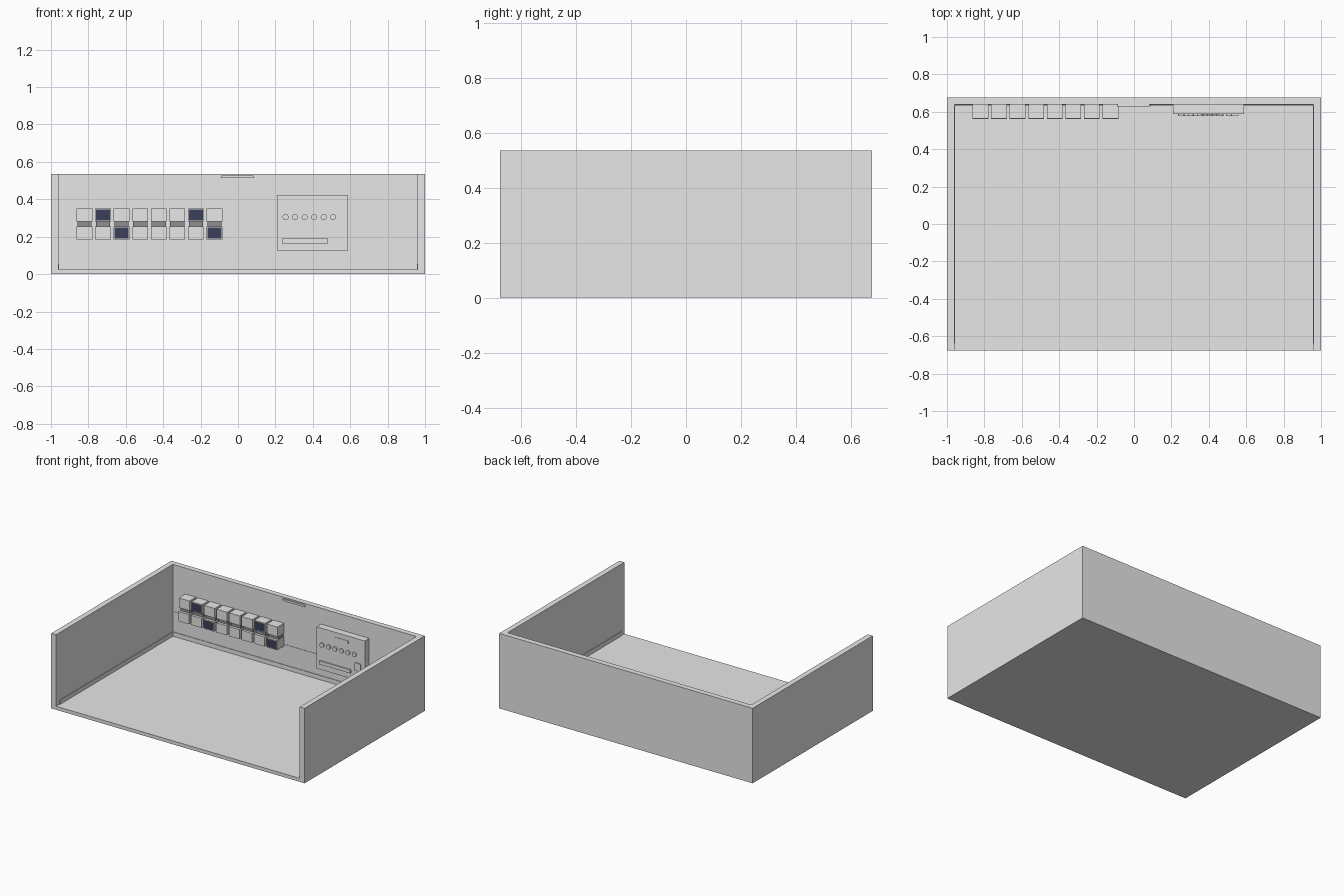
import bpy, bmesh, math
from mathutils import Matrix

cube = bpy.data.objects.get("Cube")
if cube:
    bpy.data.objects.remove(cube, do_unlink=True)


def material(name, rgb):
    m = bpy.data.materials.new(name)
    m.use_nodes = True
    m.diffuse_color = (*rgb, 1)
    m.node_tree.nodes["Principled BSDF"].inputs["Base Color"].default_value = (*rgb, 1)
    return m


GREY = material("light grey", (0.8, 0.8, 0.8))
DARK = material("mid grey", (0.28, 0.28, 0.28))
NAVY = material("dark navy", (0.043, 0.05, 0.098))


def finish(bm, name, mats):
    me = bpy.data.meshes.new(name)
    bm.to_mesh(me)
    bm.free()
    for m in mats:
        me.materials.append(m)
    ob = bpy.data.objects.new(name, me)
    bpy.context.collection.objects.link(ob)
    return ob


def box(name, x, y, z, mat=GREY, window=False):
    """Box from (min, max) ranges; a window insets and colours the front face."""
    bm = bmesh.new()
    bmesh.ops.create_cube(bm, size=1)
    for v in bm.verts:
        v.co = [r[0] + (c + 0.5) * (r[1] - r[0]) for r, c in zip((x, y, z), v.co)]
    bm.normal_update()
    if window:
        front = min(bm.faces, key=lambda f: f.normal.y)
        bmesh.ops.inset_region(bm, faces=[front], thickness=0.007)
        front.material_index = 1
    return finish(bm, name, [mat, NAVY])


def disc(name, x, z, radius, y0, y1):
    bm = bmesh.new()
    turn = Matrix.Translation((x, (y0 + y1) / 2, z)) @ Matrix.Rotation(math.pi / 2, 4, "X")
    bmesh.ops.create_cone(bm, cap_ends=True, segments=16, radius1=radius,
                          radius2=radius, depth=y1 - y0, matrix=turn)
    return finish(bm, name, [GREY])


# Open tray: U-shaped wall with a floor slab
W, D, H, T, FLOOR = 1.0, 0.677, 0.535, 0.039, 0.025
IN_X, IN_Y = W - T, D - T
bm = bmesh.new()
outline = [(-W, -D), (-IN_X, -D), (-IN_X, IN_Y), (IN_X, IN_Y),
           (IN_X, -D), (W, -D), (W, D), (-W, D)]
face = bm.faces.new([bm.verts.new((x, y, 0)) for x, y in outline])
up = bmesh.ops.extrude_face_region(bm, geom=[face])["geom"]
bmesh.ops.translate(bm, vec=(0, 0, H), verts=[g for g in up if isinstance(g, bmesh.types.BMVert)])
bmesh.ops.recalc_face_normals(bm, faces=bm.faces)
finish(bm, "walls", [GREY])
box("floor", (-IN_X, IN_X), (-D, IN_Y), (0, FLOOR))

# Low skirting inside the walls
SK, SK_TOP = 0.004, FLOOR + 0.03
for side, s in (("right", -1), ("left", 1)):
    xs = sorted((s * IN_X, s * (IN_X - SK)))
    box(side + "_skirting", xs, (-0.64, IN_Y), (FLOOR, SK_TOP))
box("back_skirting", (-IN_X, IN_X), (IN_Y - SK, IN_Y), (FLOOR, SK_TOP))

# Thin rail and top vent on the back wall
box("back_rail", (-IN_X, IN_X), (IN_Y - 0.003, IN_Y), (0.195, 0.201))
box("vent_bar", (-0.085, 0.08), (IN_Y - 0.01, IN_Y), (0.513, 0.527))
for x in (-0.085, 0.08):
    disc("vent_end", x, 0.52, 0.007, IN_Y - 0.0098, IN_Y)

# Row of eight stacked units, some with a dark window
for i in range(8):
    cx = -0.821 + i * 0.0993
    xs = (cx - 0.042, cx + 0.042)
    box(f"upper_unit_{i}", xs, (0.565, IN_Y), (0.281, 0.35), window=i in (1, 6))
    box(f"lower_unit_{i}", xs, (0.561, IN_Y), (0.186, 0.254), window=i in (2, 7))
    box(f"unit_joint_{i}", (cx - 0.038, cx + 0.038), (0.58, IN_Y), (0.254, 0.281), DARK)

# Control panel with knobs, slot bar and button
PANEL_Y = 0.588
box("control_panel", (0.208, 0.589), (PANEL_Y, IN_Y), (0.125, 0.422))
for i in range(6):
    disc(f"panel_knob_{i}", 0.254 + i * 0.051, 0.305, 0.016, PANEL_Y - 0.01, PANEL_Y)
box("panel_slot_bar", (0.235, 0.48), (PANEL_Y - 0.009, PANEL_Y), (0.165, 0.19))
box("panel_button", (0.515, 0.56), (PANEL_Y - 0.008, PANEL_Y), (0.195, 0.25))
box("panel_label_plate", (0.355, 0.46), (PANEL_Y - 0.003, PANEL_Y), (0.368, 0.388))
